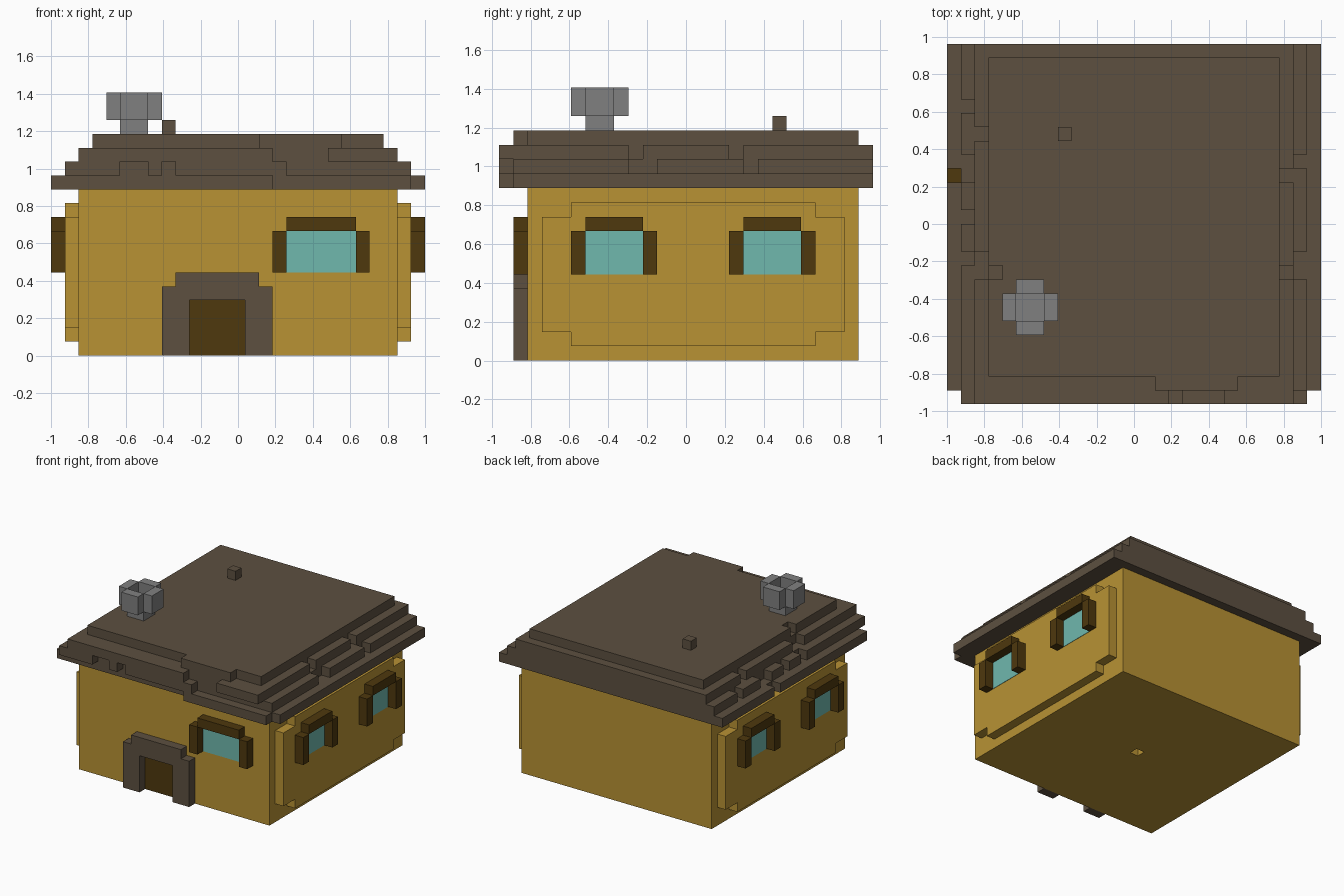
import bpy, bmesh, math

cube = bpy.data.objects.get("Cube")
if cube:
    bpy.data.objects.remove(cube, do_unlink=True)

V = 2 / 27                      # block size
OX, OY = -1.0, -13 * V          # grid origin


def material(name, rgb):
    lin = [((c / 255 + 0.055) / 1.055) ** 2.4 for c in rgb] + [1.0]
    m = bpy.data.materials.new(name)
    m.use_nodes = True
    m.diffuse_color = lin
    bsdf = next(n for n in m.node_tree.nodes if n.type == 'BSDF_PRINCIPLED')
    bsdf.inputs["Base Color"].default_value = lin
    return m


WALL = material("ochre_wall", (184, 146, 52))
ROOF = material("roof_brown", (93, 80, 64))
WOOD = material("dark_wood", (78, 56, 13))
GLASS = material("pale_teal_glass", (112, 184, 174))
STONE = material("grey_stone", (128, 128, 128))

# Corner offsets of each block face, by outward direction
FACES = {
    (1, 0, 0): [(1, 0, 0), (1, 1, 0), (1, 1, 1), (1, 0, 1)],
    (-1, 0, 0): [(0, 0, 0), (0, 0, 1), (0, 1, 1), (0, 1, 0)],
    (0, 1, 0): [(0, 1, 0), (0, 1, 1), (1, 1, 1), (1, 1, 0)],
    (0, -1, 0): [(0, 0, 0), (1, 0, 0), (1, 0, 1), (0, 0, 1)],
    (0, 0, 1): [(0, 0, 1), (1, 0, 1), (1, 1, 1), (0, 1, 1)],
    (0, 0, -1): [(0, 0, 0), (0, 1, 0), (1, 1, 0), (1, 0, 0)],
}


def cells(boxes):
    return {(i, j, k) for x0, x1, y0, y1, z0, z1 in boxes
            for i in range(x0, x1) for j in range(y0, y1) for k in range(z0, z1)}


def finish(name, bm, mat):
    me = bpy.data.meshes.new(name)
    bm.to_mesh(me)
    bm.free()
    me.materials.append(mat)
    ob = bpy.data.objects.new(name, me)
    bpy.context.collection.objects.link(ob)
    return ob


def blocks(name, mat, add, cut=()):
    """Outer skin of block boxes (x0, x1, y0, y1, z0, z1) minus cut boxes."""
    solid = cells(add) - cells(cut)
    bm = bmesh.new()
    verts = {}
    for c in sorted(solid):
        for d, corners in FACES.items():
            if tuple(a + b for a, b in zip(c, d)) in solid:
                continue
            loop = []
            for o in corners:
                p = tuple(a + b for a, b in zip(c, o))
                if p not in verts:
                    verts[p] = bm.verts.new((OX + p[0] * V, OY + p[1] * V, p[2] * V))
                loop.append(verts[p])
            bm.faces.new(loop)
    bmesh.ops.dissolve_limit(bm, angle_limit=math.radians(1),
                             verts=bm.verts[:], edges=bm.edges[:])
    return finish(name, bm, mat)


def plate(name, mat, lo, hi, axis, side):
    """Thin panel standing just proud of a wall; lo/hi in block units."""
    lo = [OX + lo[0] * V, OY + lo[1] * V, lo[2] * V]
    hi = [OX + hi[0] * V, OY + hi[1] * V, hi[2] * V]
    lo[axis] -= 0.003
    hi[axis] += 0.003
    bm = bmesh.new()
    bmesh.ops.create_cube(bm, size=1)
    for v in bm.verts:
        v.co = [(lo[a] + hi[a]) / 2 + v.co[a] * (hi[a] - lo[a]) for a in range(3)]
    return finish(name, bm, mat)


# House body with a small recess under the middle
blocks("house_walls", WALL, [(2, 25, 2, 25, 0, 12)], [(13, 14, 13, 14, 0, 1)])

# Side panels, frames and glass on both sides
for side, px, fx, plane in (("left", 25, 26, 26), ("right", 1, 0, 1)):
    blocks(f"{side}_wall_panel", WALL,
           [(px, px + 1, 5, 22, 1, 11), (px, px + 1, 3, 24, 2, 10)])
    for label, y in (("front", 5), ("rear", 16)):
        blocks(f"{side}_{label}_window_frame", WOOD,
               [(fx, fx + 1, y, y + 1, 6, 9), (fx, fx + 1, y + 5, y + 6, 6, 9),
                (fx, fx + 1, y + 1, y + 5, 9, 10)])
        plate(f"{side}_{label}_window_glass", GLASS,
              (plane, y + 1, 6), (plane, y + 5, 9), 0, side)

# Front window
blocks("front_window_frame", WOOD,
       [(16, 17, 1, 2, 6, 9), (22, 23, 1, 2, 6, 9), (17, 22, 1, 2, 9, 10)])
plate("front_window_glass", GLASS, (17, 2, 6), (22, 2, 9), 1, "front")

# Doorway
blocks("door_surround", ROOF, [(8, 16, 1, 2, 0, 5), (9, 15, 1, 2, 5, 6)],
       [(10, 14, 1, 2, 0, 4)])
plate("door", WOOD, (10, 2, 0), (14, 2, 4), 1, "front")

# Stepped roof with ragged edges
roof_layers = [
    (0, 27, 1, 26, 12, 13), (16, 26, 0, 1, 12, 13),
    (1, 26, 1, 26, 13, 14), (1, 17, 0, 1, 13, 14),
    (2, 25, 2, 26, 14, 15), (2, 20, 1, 2, 14, 15),
    (2, 16, 0, 1, 14, 15), (20, 25, 0, 2, 14, 15),
    (3, 24, 2, 25, 15, 16), (15, 21, 1, 2, 15, 16),
]
roof_gaps = [
    # front lip
    (5, 7, 0, 1, 13, 14), (8, 9, 0, 1, 13, 14),
    # left edge
    (25, 26, 17, 18, 13, 14), (25, 26, 9, 11, 13, 14),
    (24, 25, 16, 17, 14, 15), (24, 25, 9, 10, 14, 15),
    (25, 26, 16, 17, 14, 15),
    # right edge
    (0, 1, 16, 17, 12, 13),
    (1, 2, 21, 22, 13, 14), (1, 2, 16, 18, 13, 14),
    (1, 2, 13, 14, 13, 14), (1, 2, 10, 11, 13, 14),
    (2, 3, 19, 20, 14, 15), (2, 3, 9, 11, 14, 15),
    (3, 4, 9, 10, 15, 16),
]
blocks("roof", ROOF, roof_layers, roof_gaps)
blocks("roof_block", ROOF, [(8, 9, 19, 20, 16, 17)])

# Chimney: stem with four arms around an open top
blocks("chimney", STONE,
       [(5, 7, 6, 8, 16, 17), (4, 8, 6, 8, 17, 19), (5, 7, 5, 9, 17, 19)],
       [(5, 7, 6, 8, 17, 19)])
